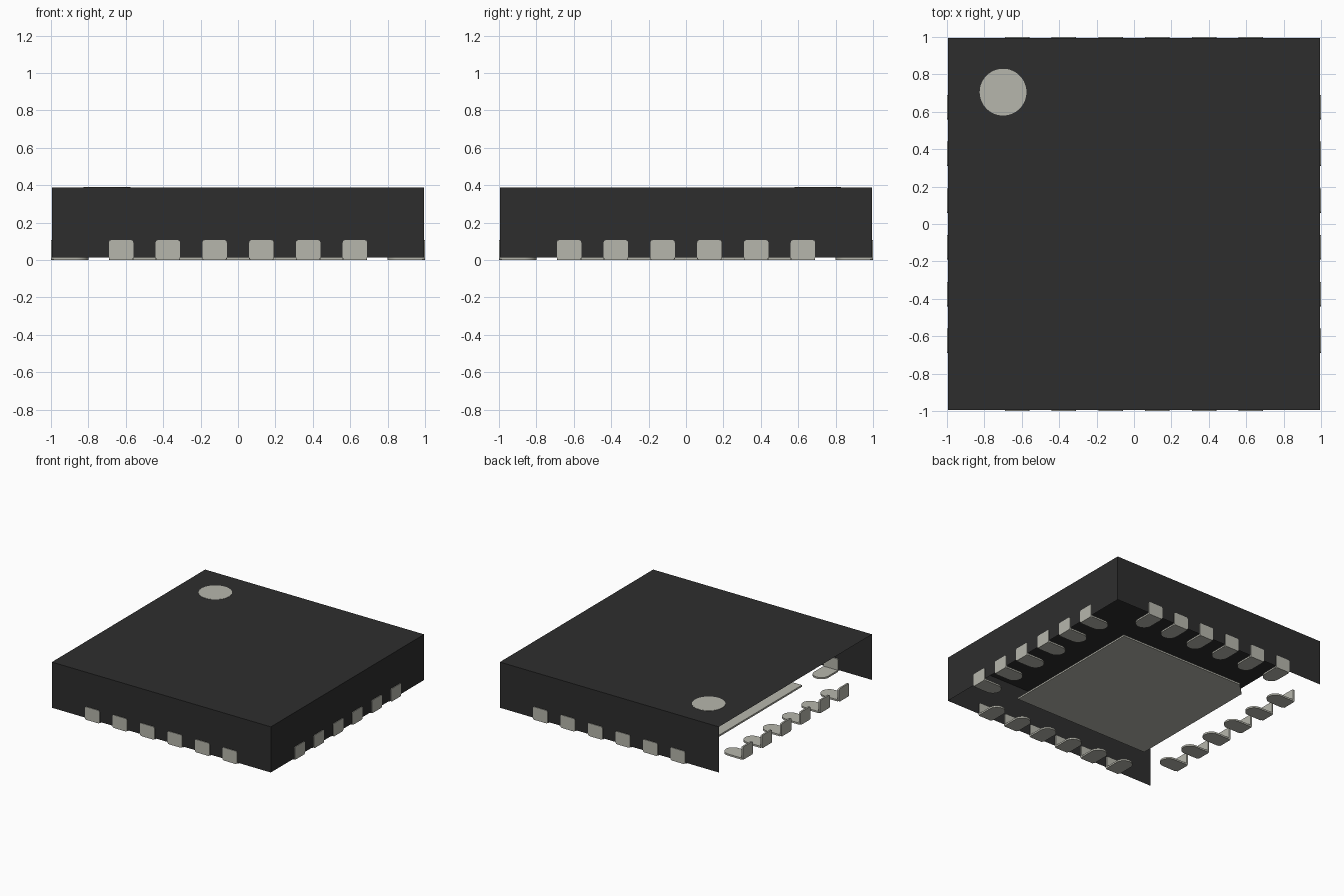
import bpy, bmesh
from math import pi, sin, cos
from mathutils import Matrix, Vector

cube = bpy.data.objects.get("Cube")
if cube:
    bpy.data.objects.remove(cube, do_unlink=True)

BODY, BOTTOM, TOP = 0.995, 0.013, 0.388    # case half width and height range
METAL = 0.014                              # thickness of the metal sheet
PITCH, HALF_W = 0.25, 0.065                # lead spacing and half width


def material(name, rgb):
    mat = bpy.data.materials.new(name)
    mat.use_nodes = True
    mat.diffuse_color = (*rgb, 1)
    shader = mat.node_tree.nodes["Principled BSDF"]
    shader.inputs["Base Color"].default_value = (*rgb, 1)
    shader.inputs["Roughness"].default_value = 0.6
    return mat


black = material("black_plastic", (0.027, 0.027, 0.027))
metal = material("dull_metal", (0.47, 0.47, 0.415))


def finish(bm, name, mat, smooth=True):
    mesh = bpy.data.meshes.new(name)
    bm.to_mesh(mesh)
    bm.free()
    mesh.materials.append(mat)
    obj = bpy.data.objects.new(name, mesh)
    bpy.context.collection.objects.link(obj)
    if smooth:
        bpy.ops.object.select_all(action="DESELECT")
        obj.select_set(True)
        bpy.context.view_layer.objects.active = obj
        bpy.ops.object.shade_smooth_by_angle(angle=pi / 6)
    return obj


def prism(bm, outline, depth):
    """Extrude a closed outline by a depth vector."""
    face = bm.faces.new([bm.verts.new(p) for p in outline])
    grown = bmesh.ops.extrude_face_region(bm, geom=[face], use_keep_orig=True)
    verts = [v for v in grown["geom"] if isinstance(v, bmesh.types.BMVert)]
    bmesh.ops.translate(bm, verts=verts, vec=Vector(depth))
    bmesh.ops.recalc_face_normals(bm, faces=bm.faces)


def arc(cx, cy, r, start, sweep, steps):
    return [(cx + r * cos(start + sweep * i / steps),
             cy + r * sin(start + sweep * i / steps)) for i in range(steps + 1)]


# Case: thin shell, open underneath and on the -x side
bm = bmesh.new()
bmesh.ops.create_cube(bm, size=2, matrix=Matrix.Translation((0, 0, (TOP + BOTTOM) / 2))
                      @ Matrix.Diagonal((BODY, BODY, (TOP - BOTTOM) / 2, 1)))
bm.normal_update()
open_sides = [f for f in bm.faces if f.normal.z < -0.5 or f.normal.x < -0.5]
bmesh.ops.delete(bm, geom=open_sides, context="FACES")
finish(bm, "case_shell", black, smooth=False)

# Round marker on the top
bm = bmesh.new()
prism(bm, [(x, y, TOP) for x, y in arc(-0.7, 0.705, 0.125, 0, 2 * pi, 64)[:-1]], (0, 0, 0.002))
finish(bm, "corner_marker", metal)

# Centre pad with one cut corner
PAD, CUT = 0.62, 0.1
bm = bmesh.new()
pad = [(PAD, PAD), (-PAD + CUT, PAD), (-PAD, PAD - CUT), (-PAD, -PAD), (PAD, -PAD)]
prism(bm, [(x, y, 0) for x, y in pad], (0, 0, METAL))
finish(bm, "centre_pad", metal, smooth=False)

# Leads: an upright tab and a round-ended foot, six to a side
TAB_TOP, R, FOOT_END = 0.106, 0.012, 0.8
tab = []
for i, (sx, z) in enumerate([(1, TAB_TOP - R), (-1, TAB_TOP - R), (-1, R), (1, R)]):
    tab += arc(sx * (HALF_W - R), z, R, i * pi / 2, pi / 2, 4)
foot = [(-HALF_W, METAL - 1), (HALF_W, METAL - 1)]
foot += arc(0, -FOOT_END - HALF_W, HALF_W, 0, pi, 16)

for turn, side in enumerate(("front", "right", "back", "left")):
    bm = bmesh.new()
    for k in range(6):
        cx = (k - 2.5) * PITCH
        prism(bm, [(cx + x, -1, z) for x, z in tab], (0, METAL, 0))
        prism(bm, [(cx + x, y, 0) for x, y in foot], (0, 0, METAL))
    bmesh.ops.rotate(bm, verts=bm.verts, cent=(0, 0, 0),
                     matrix=Matrix.Rotation(turn * pi / 2, 3, "Z"))
    name = {"right": "left", "left": "right"}.get(side, side)
    finish(bm, name + "_leads", metal)
